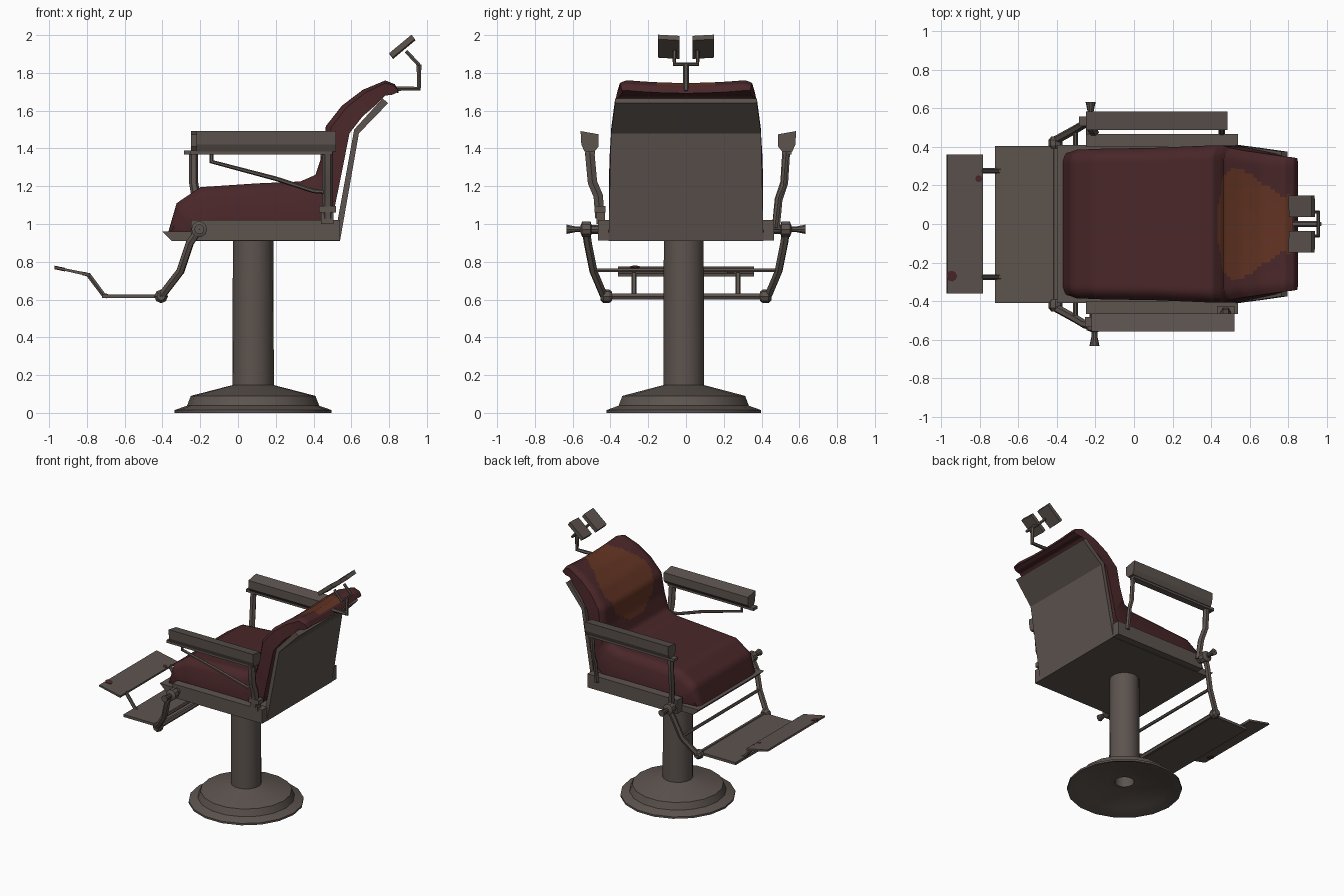
import bpy, bmesh, math
from mathutils import Vector

if "Cube" in bpy.data.objects:
    bpy.data.objects.remove(bpy.data.objects["Cube"])


def material(name, rgb):
    m = bpy.data.materials.new(name)
    m.diffuse_color = (*rgb, 1)
    m.use_nodes = True
    m.node_tree.nodes["Principled BSDF"].inputs["Base Color"].default_value = m.diffuse_color
    return m


METAL = material("worn metal", (0.108, 0.087, 0.076))
LEATHER = material("dark red leather", (0.068, 0.020, 0.022))
RUST = material("rust brown", (0.125, 0.034, 0.017))


def make(name, verts, faces, mat=METAL, smooth=None):
    me = bpy.data.meshes.new(name)
    me.from_pydata(verts, [], faces)
    bm = bmesh.new()
    bm.from_mesh(me)
    bmesh.ops.recalc_face_normals(bm, faces=bm.faces)
    bm.to_mesh(me)
    bm.free()
    me.materials.append(mat)
    o = bpy.data.objects.new(name, me)
    bpy.context.collection.objects.link(o)
    if smooth:
        finish(o, smooth)
    return o


def finish(o, angle):
    bpy.ops.object.select_all(action='DESELECT')
    o.select_set(True)
    bpy.context.view_layer.objects.active = o
    bpy.ops.object.shade_smooth_by_angle(angle=math.radians(angle))


def slab(name, profile, half, mat=METAL):
    """Extrude an xz profile across y; half is one half-width or one per point."""
    n = len(profile)
    hs = half if isinstance(half, (list, tuple)) else [half] * n
    v = [(x, s * h, z) for s in (-1, 1) for (x, z), h in zip(profile, hs)]
    f = [list(range(n)), list(range(n, 2 * n))]
    f += [[i, (i + 1) % n, n + (i + 1) % n, n + i] for i in range(n)]
    return make(name, v, f, mat)


def along_x(name, section, x0, x1):
    n = len(section)
    v = [(x, y, z) for x in (x0, x1) for y, z in section]
    f = [list(range(n)), list(range(n, 2 * n))]
    f += [[i, (i + 1) % n, n + (i + 1) % n, n + i] for i in range(n)]
    return make(name, v, f)


def box(name, x0, x1, y0, y1, z0, z1):
    return along_x(name, [(y0, z0), (y1, z0), (y1, z1), (y0, z1)], x0, x1)


def rod(name, pts, r, res=1):
    c = bpy.data.curves.new(name, 'CURVE')
    c.dimensions = '3D'
    c.bevel_depth, c.bevel_resolution, c.use_fill_caps = r, res, True
    sp = c.splines.new('POLY')
    sp.points.add(len(pts) - 1)
    for p, q in zip(sp.points, pts):
        p.co = (*q, 1)
    c.materials.append(METAL)
    o = bpy.data.objects.new(name, c)
    bpy.context.collection.objects.link(o)
    bpy.ops.object.select_all(action='DESELECT')
    o.select_set(True)
    bpy.context.view_layer.objects.active = o
    bpy.ops.object.convert(target='MESH')
    finish(bpy.context.object, 40)


def lathe(name, profile, n, place, mat=METAL, angle=30):
    """Turn (radius, height) points; place maps local coordinates to the model."""
    v = [place(r * math.cos(2 * math.pi * k / n), r * math.sin(2 * math.pi * k / n), h)
         for r, h in profile for k in range(n)]
    f = [[j * n + k, j * n + (k + 1) % n, (j + 1) * n + (k + 1) % n, (j + 1) * n + k]
         for j in range(len(profile) - 1) for k in range(n)]
    return make(name, v, f, mat, angle)


# Pedestal: hollow flared foot and column
lathe("pedestal", [(0.11, 0.06), (0.33, 0.03), (0.40, 0.0), (0.415, 0.0), (0.415, 0.015),
                   (0.35, 0.038), (0.33, 0.09), (0.11, 0.147), (0.107, 0.92),
                   (0.07, 0.92), (0.07, 0.06), (0.11, 0.06)], 18,
      lambda a, b, h: (0.08 + a, -0.012 + b, h))

# Seat frame, side rails and bent back panel
slab("seat_frame", [(-0.40, 0.96), (-0.35, 0.91), (0.54, 0.91), (0.54, 0.96)], 0.41)
slab("back_panel", [(0.54, 0.91), (0.64, 1.48), (0.795, 1.64), (0.765, 1.665),
                    (0.615, 1.50), (0.515, 0.95)], [0.41, 0.397, 0.375, 0.375, 0.397, 0.41])
for s in (-1, 1):
    box("side_rail", -0.25, 0.54, s * 0.40, s * 0.467, 0.912, 1.02)

# One-piece cushion: (outer x, z, inner x, z, half-width), lofted across y
PAIRS = [(-0.37, 0.955, -0.30, 0.95, 0.365), (-0.325, 1.11, -0.20, 0.96, 0.385),
         (-0.20, 1.195, -0.10, 0.96, 0.39), (0.10, 1.215, 0.15, 0.96, 0.395),
         (0.33, 1.225, 0.42, 0.98, 0.405), (0.41, 1.26, 0.51, 1.08, 0.408),
         (0.45, 1.38, 0.545, 1.25, 0.405), (0.465, 1.52, 0.59, 1.48, 0.395),
         (0.55, 1.63, 0.66, 1.57, 0.38), (0.66, 1.715, 0.73, 1.63, 0.365),
         (0.78, 1.765, 0.78, 1.68, 0.35), (0.83, 1.745, 0.82, 1.685, 0.345),
         (0.85, 1.71, 0.84, 1.695, 0.34)]
rows = []
for a, b in zip(PAIRS, PAIRS[1:]):
    rows += [[p + (q - p) * k / 5 for p, q in zip(a, b)] for k in range(5)]
rows.append(list(PAIRS[-1]))
NY, NR = 40, len(rows)
verts = []
for ox, oz, ix, iz, w in rows:
    inner = []
    for k in range(NY + 1):
        u = -1 + 2 * k / NY
        t = 0.22 * max(0, (abs(u) - 0.85) / 0.15) ** 2
        dip = 0.018 * (1 - u * u) * max(0, min(1, (oz - 1.4) / 0.3))
        verts.append((ox + (ix - ox) * t, u * w, oz + (iz - oz) * t - dip))
        inner.append((ix, u * w, iz))
    verts += inner[::-1]
M = 2 * (NY + 1)
faces = [[j * M + k, j * M + (k + 1) % M, (j + 1) * M + (k + 1) % M, (j + 1) * M + k]
         for j in range(NR - 1) for k in range(M)]
faces += [list(range(M)), list(range((NR - 1) * M, NR * M))]
cushion = make("cushion", verts, faces, LEATHER, 50)
cushion.data.materials.append(RUST)
# Worn patch on the backrest, a wobbly outline in height and y
for p in cushion.data.polygons:
    c = p.center
    if c.z > 1.33 and c.x < 0.82 and (p.normal.x < -0.1 or p.normal.z > 0.3):
        a = math.atan2((c.z - 1.55) / 0.22, c.y / 0.28)
        d = math.hypot((c.z - 1.55) / 0.22, c.y / 0.28)
        if d < 1.0 + 0.06 * math.sin(3 * a) + 0.04 * math.sin(7 * a):
            p.material_index = 1

# Armrests: pad, under-rail, posts
for s, cy, x0, x1 in ((1, 0.533, -0.25, 0.485), (-1, 0.508, -0.22, 0.52)):
    sec = [(0.05, 1.492), (-0.045, 1.475), (-0.045, 1.41), (-0.025, 1.385),
           (0.03, 1.385), (0.046, 1.42)]
    along_x("arm_pad", [(s * (cy + y), z) for y, z in sec], x0, x1)
    box("arm_rail", x0 - 0.035, x1 - 0.02, s * (cy - 0.025), s * (cy + 0.025), 1.368, 1.39)
box("right_post_collar", 0.43, 0.52, -0.485, -0.425, 1.06, 1.095)
box("right_post_foot", 0.44, 0.505, -0.475, -0.43, 1.0, 1.06)
rod("right_rear_post", [(0.475, -0.51, 1.38), (0.475, -0.495, 1.22),
                        (0.475, -0.465, 1.15), (0.475, -0.455, 1.03)], 0.029)
rod("right_arm_brace", [(-0.14, -0.50, 1.38), (-0.14, -0.50, 1.33), (0.2, -0.49, 1.24),
                        (0.40, -0.475, 1.175), (0.47, -0.475, 1.17)], 0.012)
rod("left_rear_post", [(0.455, 0.53, 1.38), (0.455, 0.515, 1.2), (0.455, 0.49, 1.14),
                       (0.455, 0.47, 0.98)], 0.017)
rod("left_front_post", [(-0.235, 0.53, 1.38), (-0.235, 0.52, 1.22), (-0.22, 0.49, 1.13),
                        (-0.205, 0.475, 0.97)], 0.024)

# Footrest: pivots, swing arms, knobs, cross rods, plates
for s in (-1, 1):
    px = -0.205 if s < 0 else -0.225
    lathe("pivot_peg", [(0.001, 0.45), (0.025, 0.45), (0.025, 0.50), (0.042, 0.505),
                        (0.042, 0.55), (0.016, 0.56), (0.016, 0.585), (0.026, 0.632),
                        (0.001, 0.632)], 10,
          lambda a, b, h, s=s, px=px: (px + a, s * h, 0.972 + b))
    rod("footrest_arm", [(px, s * 0.53, 0.97), (-0.255, s * 0.52, 0.90),
                         (-0.305, s * 0.49, 0.75), (-0.405, s * 0.435, 0.62)], 0.022)
    lathe("arm_knob", [(0.001, 0.40), (0.025, 0.40), (0.036, 0.415), (0.036, 0.445),
                       (0.022, 0.462), (0.001, 0.462)], 8,
          lambda a, b, h, s=s: (-0.407 + a, s * h * 0.98, 0.617 + b))
    rod("footrest_link", [(-0.69, s * 0.275, 0.618), (-0.71, s * 0.275, 0.622),
                          (-0.795, s * 0.275, 0.735)], 0.014)
rod("upper_cross_rod", [(-0.303, -0.49, 0.755), (-0.303, 0.49, 0.755)], 0.012)
rod("lower_cross_rod", [(-0.405, -0.43, 0.617), (-0.405, 0.43, 0.617)], 0.018)
box("lower_foot_plate", -0.72, -0.40, -0.41, 0.405, 0.607, 0.627)
slab("upper_foot_plate", [(-0.785, 0.722), (-0.782, 0.738), (-0.968, 0.776),
                          (-0.972, 0.764)], 0.36)
# Stains running through the upper plate
for x, y, r in ((-0.945, -0.27, 0.028), (-0.805, 0.235, 0.018)):
    zc = 0.730 + (-0.785 - x) * 0.215
    lathe("plate_stain", [(0.001, -0.0095), (r, -0.0095), (r, 0.0095), (0.001, 0.0095)], 9,
          lambda a, b, h, x=x, y=y, z=zc: (x + a, y + b, z + h - a * 0.21), LEATHER)

# Headrest: stem, fork and two tilted pads
rod("headrest_stem", [(0.80, 0, 1.717), (0.958, 0, 1.717), (0.958, 0, 1.845)], 0.015)
rod("headrest_fork", [(0.89, -0.06, 1.915), (0.955, -0.062, 1.845), (0.955, 0.062, 1.845),
                      (0.89, 0.06, 1.915)], 0.011)
for s in (-1, 1):
    d, n = Vector((0.118, 0, 0.098)), Vector((0.018, 0, -0.024))
    inner = Vector((0.803, s * 0.035, 1.898))
    side = Vector((0, s * 0.113, 0.004))
    shift = Vector((-0.012, 0, 0.012))  # toe the outer edges forward
    q = [inner, inner + d, inner + d + side + shift * 0.2, inner + side + shift * 0.2]
    v = q + [p + n for p in q]
    make("headrest_pad", v, [[0, 1, 2, 3], [4, 5, 6, 7]] +
         [[i, (i + 1) % 4, 4 + (i + 1) % 4, 4 + i] for i in range(4)])
